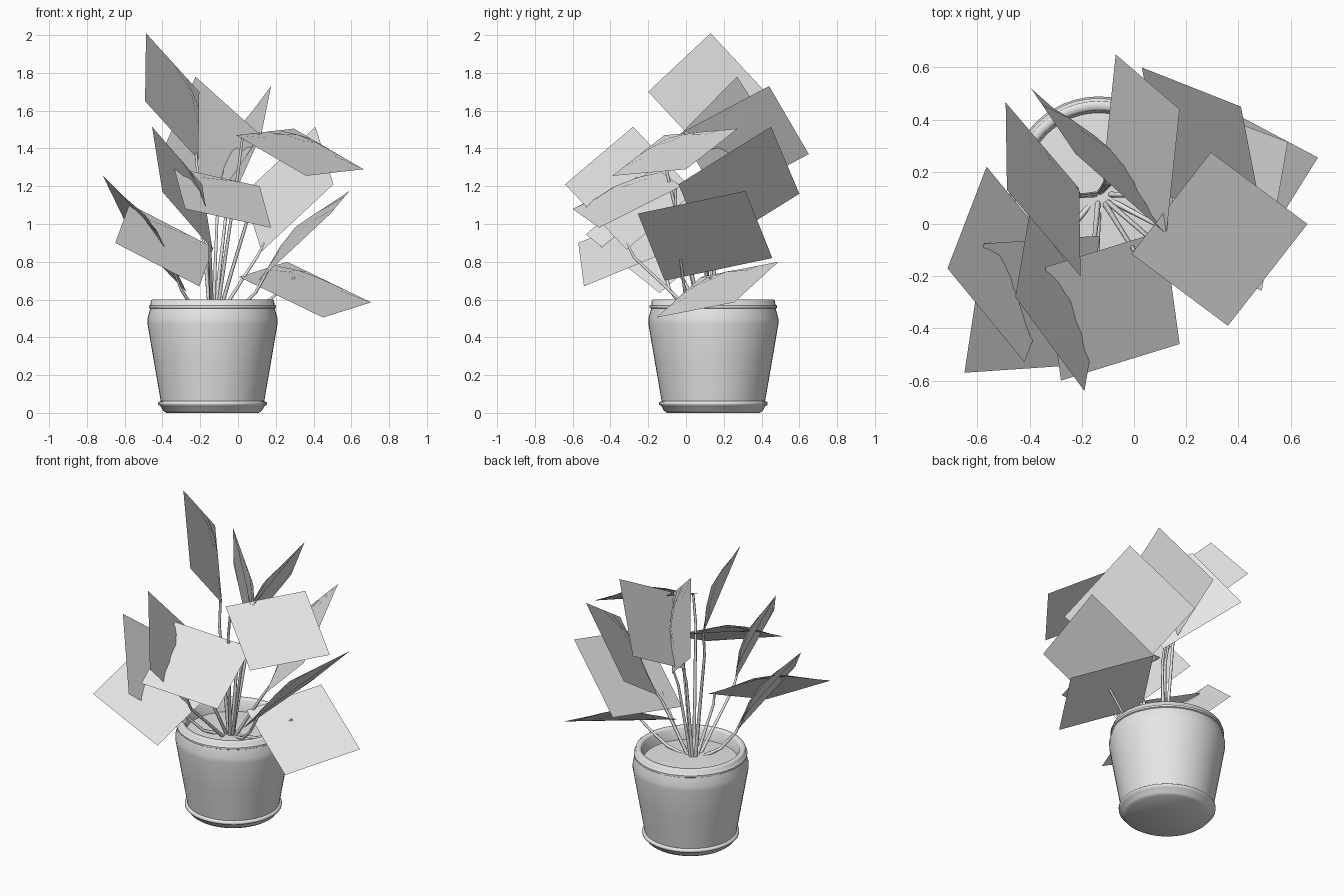
import bpy, bmesh, math
from mathutils import Vector

cube = bpy.data.objects.get("Cube")
if cube:
    bpy.data.objects.remove(cube, do_unlink=True)

GREY = (0.8, 0.8, 0.8, 1)
grey = bpy.data.materials.new("pale_grey")
grey.use_nodes = True
grey.diffuse_color = GREY
grey.node_tree.nodes["Principled BSDF"].inputs["Base Color"].default_value = GREY

CENTRE = Vector((-0.135, 0.145, 0))
SOIL = 0.53
BULGE = 0.065
GRID = 4


def add_object(name, data):
    obj = bpy.data.objects.new(name, data)
    bpy.context.collection.objects.link(obj)
    data.materials.append(grey)
    return obj


def lathe(name, profile, steps=48):
    """Spin a (radius, height) profile about the pot axis."""
    bm = bmesh.new()
    verts = [bm.verts.new((r, 0, z)) for r, z in profile]
    edges = [bm.edges.new(pair) for pair in zip(verts, verts[1:])]
    bmesh.ops.spin(bm, geom=verts + edges, axis=(0, 0, 1), cent=(0, 0, 0),
                   angle=math.tau, steps=steps)
    bmesh.ops.remove_doubles(bm, verts=bm.verts, dist=1e-4)
    bmesh.ops.recalc_face_normals(bm, faces=bm.faces)
    mesh = bpy.data.meshes.new(name)
    bm.to_mesh(mesh)
    bm.free()
    obj = add_object(name, mesh)
    obj.location = CENTRE
    bpy.ops.object.select_all(action="DESELECT")
    obj.select_set(True)
    bpy.context.view_layer.objects.active = obj
    bpy.ops.object.shade_smooth_by_angle(angle=math.radians(60))


# Pot: foot, foot ring, flared body, shoulder, bead, rim and inner wall
lathe("pot", [(0, 0), (0.245, 0), (0.262, 0.012), (0.275, 0.036), (0.287, 0.042),
              (0.288, 0.054), (0.28, 0.06), (0.274, 0.062), (0.31, 0.27),
              (0.344, 0.47), (0.344, 0.5), (0.33, 0.552), (0.337, 0.556),
              (0.337, 0.568), (0.328, 0.573), (0.326, 0.595), (0.32, 0.6),
              (0.298, 0.6), (0.29, 0.59), (0.28, SOIL - 0.02)])
lathe("soil", [(0, SOIL), (0.15, SOIL), (0.284, SOIL - 0.01)])

# Leaf cards: root corner, the two corners beside it, and how far the stem
# runs from the root corner towards the leaf centre
LEAVES = [
    ((-0.21, 0.136, 1.34), (-0.205, -0.2, 1.70), (-0.492, 0.466, 1.65), 0.1),
    ((-0.05, 0.215, 1.085), (0.12, -0.035, 1.47), (-0.395, 0.52, 1.395), 0.1),
    ((-0.12, 0.18, 1.12), (0.125, -0.03, 1.48), (-0.07, 0.65, 1.37), 0.1),
    ((-0.135, -0.315, 0.865), (-0.19, -0.64, 1.21), (-0.40, 0.045, 1.17), 0.1),
    ((-0.13, -0.045, 0.875), (-0.205, -0.54, 0.67), (-0.575, -0.075, 1.105), 0.1),
    ((-0.27, -0.14, 0.635), (-0.42, -0.53, 0.945), (-0.565, 0.22, 0.945), 0.6),
    ((0.115, -0.025, 1.2), (0.175, -0.46, 0.98), (-0.34, -0.165, 1.3), 0.1),
    ((0.005, 0.08, 0.72), (0.45, -0.155, 0.505), (0.26, 0.49, 0.80), 0.8),
    ((-0.01, -0.115, 1.47), (0.36, -0.39, 1.255), (0.295, 0.275, 1.505), 0.1),
    ((0.125, 0.11, 0.855), (0.505, -0.04, 1.21), (0.03, 0.6, 1.16), 0.15),
    ((0.11, -0.113, 0.70), (0.49, -0.255, 1.055), (0.21, 0.457, 0.82), 0.4),
]


def leaf_point(root, a, b, normal, u, v):
    """Point on a leaf card whose middle swells towards its upper side."""
    swell = BULGE * math.sin(math.pi * u) * math.sin(math.pi * v)
    return root + (a - root) * u + (b - root) * v + normal * swell


def leaf(name, root, a, b, normal):
    n = GRID + 1
    verts = [leaf_point(root, a, b, normal, i / GRID, j / GRID)
             for i in range(n) for j in range(n)]
    faces = [(i * n + j, (i + 1) * n + j, (i + 1) * n + j + 1, i * n + j + 1)
             for i in range(GRID) for j in range(GRID)]
    mesh = bpy.data.meshes.new(name)
    mesh.from_pydata(verts, [], faces)
    mesh.shade_smooth()
    # Even shading across the card
    facing = (a - root).cross(b - root).normalized()
    mesh.normals_split_custom_set([facing] * len(mesh.loops))
    add_object(name, mesh)


def stem(name, points, radius=0.011):
    curve = bpy.data.curves.new(name, "CURVE")
    curve.dimensions = "3D"
    curve.bevel_depth = radius
    curve.bevel_resolution = 1
    curve.use_fill_caps = True
    spline = curve.splines.new("POLY")
    spline.points.add(len(points) - 1)
    for i, (point, co) in enumerate(zip(spline.points, points)):
        point.co = (*co, 1)
        point.radius = 1 - 0.12 * i
    add_object(name, curve)


# Stems leave the soil near the middle; those of low leaves first run outwards
for i, (*corners, reach) in enumerate(LEAVES, 1):
    root, a, b = map(Vector, corners)
    normal = (a - root).cross(b - root).normalized()
    if normal.z < 0:
        normal.negate()
    leaf(f"leaf_{i}", root, a, b, normal)
    end = leaf_point(root, a, b, normal, reach / 2, reach / 2)
    out = Vector((end.x - CENTRE.x, end.y - CENTRE.y, 0))
    base = CENTRE + Vector((0, -0.03, SOIL - 0.01)) + out * 0.15
    up = Vector((0, 0, end.z - base.z))
    if reach > 0.3:
        bends = [base + out * 0.3 + up * 0.12, base + out * 0.55 + up * 0.4]
    else:
        bends = [base + out * 0.3 + up * 0.35, base + out * 0.7 + up * 0.8]
    stem(f"stem_{i}", [base, *bends, end])
